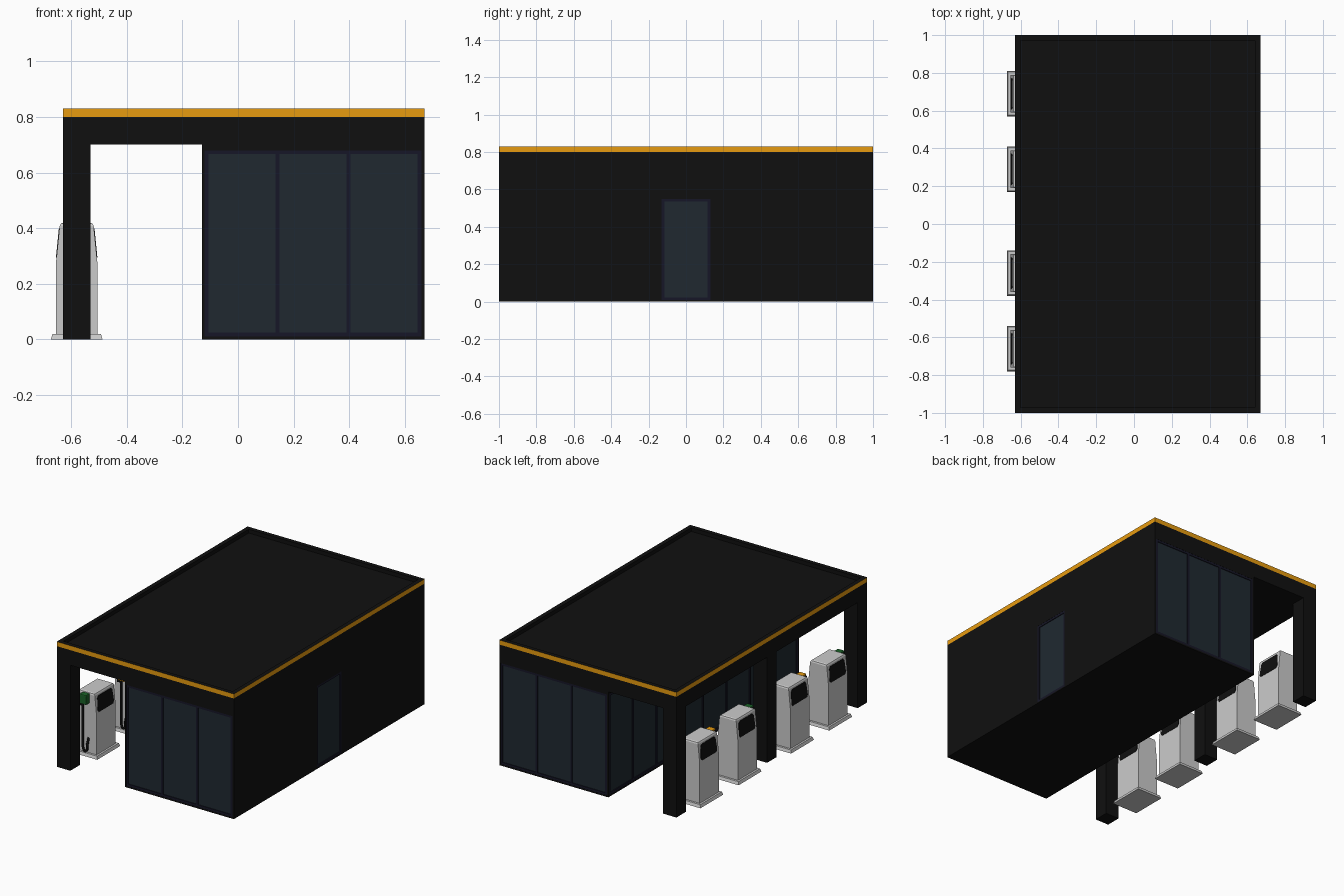
import bpy, bmesh
from mathutils import Vector

if "Cube" in bpy.data.objects:
    bpy.data.objects.remove(bpy.data.objects["Cube"])


def material(name, r, g, b):
    m = bpy.data.materials.new(name)
    m.diffuse_color = (r, g, b, 1)
    m.use_nodes = True
    m.node_tree.nodes["Principled BSDF"].inputs["Base Color"].default_value = m.diffuse_color
    return m


BLACK = material("black_paint", 0.005, 0.005, 0.005)
NAVY = material("frame_navy", 0.008, 0.008, 0.02)
GLASS = material("dark_glass", 0.014, 0.022, 0.03)
ORANGE = material("orange", 0.80, 0.33, 0.005)
GREEN = material("green", 0.01, 0.12, 0.02)


def add_object(name, bm, *mats):
    me = bpy.data.meshes.new(name)
    bmesh.ops.recalc_face_normals(bm, faces=bm.faces)
    bm.to_mesh(me)
    bm.free()
    ob = bpy.data.objects.new(name, me)
    bpy.context.collection.objects.link(ob)
    for m in mats:
        if m:
            me.materials.append(m)
    return ob


def add_box(bm, lo, hi):
    """Append a box between two corners, return its vertices."""
    lo, hi = Vector(lo), Vector(hi)
    verts = bmesh.ops.create_cube(bm, size=1)["verts"]
    for v in verts:
        v.co = Vector((lo[i] + (hi[i] - lo[i]) * (v.co[i] + 0.5) for i in range(3)))
    return verts


def box(name, lo, hi, mat=None, bevel=0.0):
    bm = bmesh.new()
    add_box(bm, lo, hi)
    if bevel:
        bmesh.ops.bevel(bm, geom=bm.edges[:], offset=bevel, segments=2, profile=0.5, affect='EDGES')
    return add_object(name, bm, mat)


# Shop building
shop = box("shop_walls", (-0.13, -1, 0), (0.67, 1, 0.70), BLACK)


def window(name, axis, sign, plane, u0, u1, z0, z1, panes, bar=0.014):
    """Cut a shallow recess in the wall and fill it with a frame and glass."""
    def corners(a, b, d0, d1, za, zb):
        p, q = sorted((plane - sign * d0, plane - sign * d1))
        return ((a, p, za), (b, q, zb)) if axis == 'y' else ((p, a, za), (q, b, zb))

    cutter = box("cutter", *corners(u0, u1, -0.02, 0.009, z0, z1))
    mod = shop.modifiers.new("recess", 'BOOLEAN')
    mod.object, mod.operation, mod.solver = cutter, 'DIFFERENCE', 'EXACT'
    bpy.context.view_layer.objects.active = shop
    bpy.ops.object.modifier_apply(modifier=mod.name)
    bpy.data.objects.remove(cutter)

    box(name + "_glass", *corners(u0, u1, 0.006, 0.009, z0, z1), GLASS)
    bm = bmesh.new()
    for za, zb in ((z0, z0 + bar), (z1 - bar, z1)):
        add_box(bm, *corners(u0, u1, 0.001, 0.009, za, zb))
    step = (u1 - u0 - bar) / panes
    for i in range(panes + 1):
        a = u0 + i * step
        add_box(bm, *corners(a, a + bar, 0.001, 0.009, z0 + bar, z1 - bar))
    add_object(name + "_frame", bm, NAVY)


window("front_window", 'y', -1, -1, -0.12, 0.66, 0.01, 0.68, 3)
window("back_window", 'y', 1, 1, -0.12, 0.66, 0.01, 0.68, 3)
window("forecourt_window", 'x', -1, -0.13, -0.99, 0.99, 0.01, 0.68, 8)
window("side_door", 'x', 1, 0.67, -0.13, 0.13, 0.008, 0.55, 1)

# Roof slab over shop and forecourt
box("roof_slab", (-0.63, -1, 0.70), (0.67, 1, 0.80), BLACK)

# Parapet: orange outer band, black top with a sunken deck
bm = bmesh.new()
add_box(bm, (-0.63, -1, 0.80), (0.67, 1, 0.83))
bm.normal_update()
for f in bm.faces:
    f.material_index = 1 if abs(f.normal.z) < 0.5 else 0
top = max(bm.faces, key=lambda f: f.calc_center_median().z)
ring = bmesh.ops.inset_region(bm, faces=[top], thickness=0.04)["faces"]
well = bmesh.ops.extrude_discrete_faces(bm, faces=[top])["faces"][0]
for v in well.verts:
    v.co.z -= 0.025
for f in bm.faces:
    c = f.calc_center_median()
    outer = abs(c.y) > 0.99 or c.x < -0.62 or c.x > 0.66
    f.material_index = 1 if outer and f.calc_area() < 0.07 and abs(c.z - 0.815) < 0.002 else 0
add_object("roof_parapet", bm, BLACK, ORANGE)

# Canopy pillars
for name, y in (("front", -0.95), ("middle", 0.0), ("back", 0.95)):
    box(name + "_pillar", (-0.63, y - 0.05, 0), (-0.53, y + 0.05, 0.70), BLACK)


def pump(name, y, colour):
    cx = -0.58
    # Plinth with slightly drawn-in top
    bm = bmesh.new()
    for v in add_box(bm, (cx - 0.093, y - 0.12, 0), (cx + 0.093, y + 0.12, 0.02)):
        if v.co.z > 0.01:
            v.co.x += 0.006 if v.co.x < cx else -0.006
            v.co.y += 0.006 if v.co.y < y else -0.006
    add_object(name + "_plinth", bm)

    # Cabinet: side profile pushed through the width, edges softened
    profile = [(-0.074, 0.02), (0.074, 0.02), (0.074, 0.28), (0.060, 0.42), (-0.060, 0.42), (-0.074, 0.28)]
    bm = bmesh.new()
    face = bm.faces.new([bm.verts.new((cx + x, y - 0.1, z)) for x, z in profile])
    out = bmesh.ops.extrude_face_region(bm, geom=[face])["geom"]
    for v in out:
        if isinstance(v, bmesh.types.BMVert):
            v.co.y += 0.2
    edges = [e for e in bm.edges if all(v.co.z > 0.4 for v in e.verts)]
    bmesh.ops.bevel(bm, geom=edges, offset=0.012, segments=2, profile=0.5, affect='EDGES')
    add_object(name + "_cabinet", bm)

    # Screens on both sloped sides, with clipped corners
    outline = [(-0.085, 0.31), (-0.075, 0.295), (0.075, 0.295), (0.085, 0.31),
               (0.078, 0.385), (0.066, 0.398), (-0.066, 0.398), (-0.078, 0.385)]
    bm = bmesh.new()
    for s in (-1, 1):
        rings = []
        for d in (-0.002, 0.002):
            rings.append([bm.verts.new((cx + s * (0.074 - (z - 0.28) * 0.1 + d), y + u, z)) for u, z in outline])
        bm.faces.new(rings[0])
        bm.faces.new(rings[1])
        for i in range(8):
            j = (i + 1) % 8
            bm.faces.new((rings[0][i], rings[0][j], rings[1][j], rings[1][i]))
    add_object(name + "_screens", bm, BLACK)

    # Coloured nozzle holder, black grip and hanging hose on the -y side
    box(name + "_nozzle", (cx - 0.025, y - 0.14, 0.35), (cx + 0.025, y - 0.098, 0.415), colour, 0.006)
    box(name + "_grip", (cx - 0.034, y - 0.13, 0.335), (cx - 0.016, y - 0.112, 0.405), BLACK)
    cu = bpy.data.curves.new(name + "_hose", 'CURVE')
    cu.dimensions, cu.bevel_depth, cu.bevel_resolution = '3D', 0.008, 1
    sp = cu.splines.new('POLY')
    path = [(-0.012, -0.12, 0.36), (-0.012, -0.12, 0.06), (-0.006, -0.118, 0.035), (0.004, -0.115, 0.03),
            (0.012, -0.112, 0.04), (0.014, -0.11, 0.08), (0.014, -0.095, 0.12)]
    sp.points.add(len(path) - 1)
    for p, (px, py, pz) in zip(sp.points, path):
        p.co = (cx + px, y + py, pz, 1)
    ob = bpy.data.objects.new(name + "_hose", cu)
    cu.materials.append(BLACK)
    bpy.context.collection.objects.link(ob)


# Four fuel pumps, alternating nozzle colours
for i, y in enumerate((-0.66, -0.26, 0.29, 0.69)):
    pump("pump_%d" % (i + 1), y, (GREEN, ORANGE)[i % 2])
